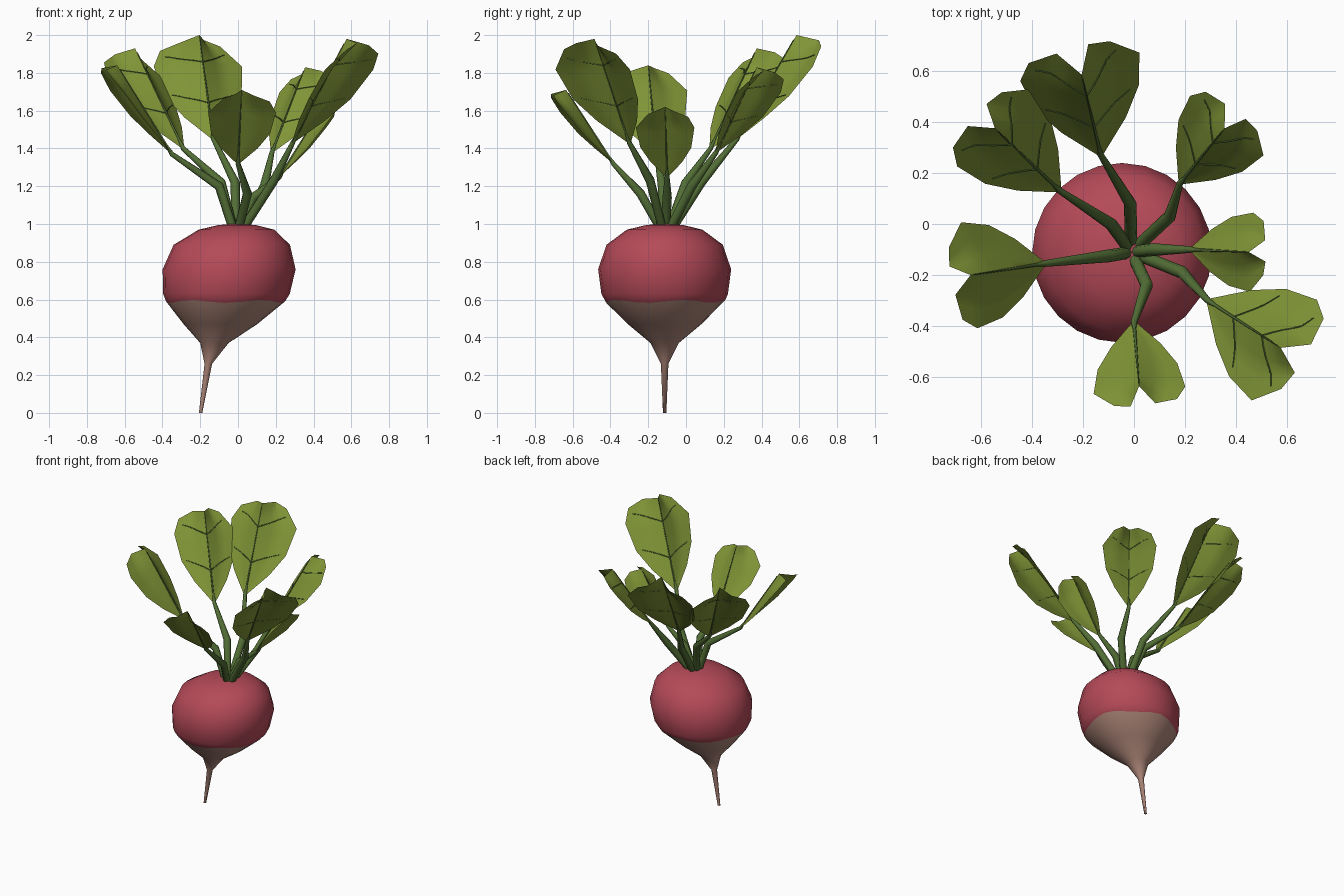
import bpy, bmesh, math
from mathutils import Vector

cube = bpy.data.objects.get("Cube")
if cube:
    bpy.data.objects.remove(cube, do_unlink=True)


def material(name, rgb):
    m = bpy.data.materials.new(name)
    m.use_nodes = True
    m.diffuse_color = (*rgb, 1)
    m.node_tree.nodes["Principled BSDF"].inputs["Base Color"].default_value = (*rgb, 1)
    return m


RED = material("radish red", (0.46, 0.068, 0.098))
TAN = material("root tan", (0.43, 0.245, 0.195))
STEM = material("stem green", (0.085, 0.155, 0.036))
LEAF = material("leaf green", (0.215, 0.297, 0.037))


def mesh_object(name, bm, mats, angle):
    mesh = bpy.data.meshes.new(name)
    bm.to_mesh(mesh)
    bm.free()
    for m in mats:
        mesh.materials.append(m)
    obj = bpy.data.objects.new(name, mesh)
    bpy.context.collection.objects.link(obj)
    bpy.ops.object.select_all(action='DESELECT')
    obj.select_set(True)
    bpy.context.view_layer.objects.active = obj
    bpy.ops.object.shade_smooth_by_angle(angle=math.radians(angle))


def tubes(name, paths, mat, resolution):
    """Each path is a list of (point, radius)."""
    curve = bpy.data.curves.new(name, 'CURVE')
    curve.dimensions = '3D'
    curve.bevel_depth = 1
    curve.bevel_resolution = resolution
    curve.use_fill_caps = True
    for path in paths:
        spline = curve.splines.new('POLY')
        spline.points.add(len(path) - 1)
        for p, (co, r) in zip(spline.points, path):
            p.co = (*co, 1)
            p.radius = r
    curve.materials.append(mat)
    obj = bpy.data.objects.new(name, curve)
    bpy.context.collection.objects.link(obj)


# Root: rings of (height, centre x, radius), with a wavy colour border
SIDES, ROOT_Y = 24, -0.113
PROFILE = [(0, -0.198, 0.009), (0.26, -0.157, 0.02), (0.37, -0.125, 0.075),
           (0.47, -0.093, 0.195), (0.59, -0.066, 0.315), (0.63, -0.061, 0.335),
           (0.76, -0.047, 0.352), (0.89, -0.033, 0.308), (0.97, -0.008, 0.2),
           (0.994, -0.005, 0.1), (1.0, -0.005, 0.04)]
BORDER = 4
bm = bmesh.new()
rings = []
for i, (z, cx, r) in enumerate(PROFILE):
    ring = []
    for k in range(SIDES):
        a = math.tau * k / SIDES
        wave = 0.008 * math.sin(5 * a) if i == BORDER else 0
        rr = r + wave * 0.8
        ring.append(bm.verts.new((cx + rr * math.cos(a), ROOT_Y + rr * math.sin(a), z + wave)))
    rings.append(ring)
for i in range(len(rings) - 1):
    for k in range(SIDES):
        n = (k + 1) % SIDES
        f = bm.faces.new((rings[i][k], rings[i][n], rings[i + 1][n], rings[i + 1][k]))
        f.material_index = 1 if i < BORDER else 0
bm.faces.new(rings[0][::-1]).material_index = 1
bm.faces.new(rings[-1])
mesh_object("root", bm, [RED, TAN], 80)

# Leaf shape: rows of (along, across, droop) at the midrib, middle and edge;
# the left lobe ends broad and the right lobe ends pointed
BODY = [((0, 0, 0), (0, 0.02, 0), (0, 0.04, 0)),
        ((0.25, 0, 0), (0.25, 0.28, 0.045), (0.25, 0.54, 0.07)),
        ((0.5, 0, 0), (0.5, 0.45, 0.09), (0.49, 0.87, 0.13)),
        ((0.77, 0, 0), (0.79, 0.5, 0.125), (0.80, 1.0, 0.17))]
LEFT = BODY + [((1.0, 0, 0), (1.03, 0.32, 0.165), (0.96, 0.8, 0.185))]
RIGHT = BODY + [((1.0, 0, 0), (1.05, 0.22, 0.165), (1.0, 0.57, 0.18))]
STEPS = 3


def leaf_surface(base, tip, half, droop):
    """Return a function mapping row, signed column and lift to a point."""
    length = (tip - base).length
    along = (tip - base).normalized()
    across = along.cross(Vector((0, 0, 1))).normalized()
    down = along.cross(across)
    if down.z > 0:
        down = -down

    def at(s, t, lift=0):
        rows = LEFT if t < 0 else RIGHT
        i, j = min(int(s), len(rows) - 2), min(int(abs(t)), 1)
        fs, ft = s - i, abs(t) - j
        a, b, c, d = (Vector(rows[i + m][j + n]) for m in (0, 1) for n in (0, 1))
        p = a.lerp(b, ft).lerp(c.lerp(d, ft), fs)
        side = math.copysign(1, t)
        return (base + along * (p.x * length) + across * (p.y * half * side)
                + down * (p.z * length * droop - lift))
    return at


def build_leaf(name, kink, base, tip, half, droop, veined):
    kink, base, tip = Vector(kink), Vector(base), Vector(tip)
    at = leaf_surface(base, tip, half, droop)

    # Blade
    bm = bmesh.new()
    span = 2 * STEPS
    grid = [[bm.verts.new(at(r / STEPS, c / STEPS)) for c in range(-span, span + 1)]
            for r in range(len(BODY) * STEPS + 1)]
    for lo, hi in zip(grid, grid[1:]):
        for c in range(2 * span):
            bm.faces.new((lo[c], lo[c + 1], hi[c + 1], hi[c]))
    bmesh.ops.recalc_face_normals(bm, faces=bm.faces)
    mesh_object(name + "_leaf", bm, [LEAF], 40)

    # Stem
    start = Vector((-0.01, -0.11, 0.97))
    start.xy = start.xy.lerp(kink.xy, 0.17)
    tubes(name + "_stem", [[(start, 0.024), (kink, 0.025), (base, 0.013),
                            (base.lerp(tip, 0.12), 0.005)]], STEM, 2)

    # Midrib and side veins, raised on the upper face
    paths = [[(at(0, 0), 0.007), (at(2, 0, 0.001), 0.0045), (at(3.8, 0, 0.001), 0.0025)]]
    if veined:
        for row in (1.4, 2.9):
            for side in (-1, 1):
                paths.append([(at(row + 0.1 * q, side * (0.01 + 0.27 * q), 0.0015),
                               0.0036 - 0.0002 * q) for q in range(7)])
    tubes(name + "_veins", paths, STEM, 1)


# Kink, leaf base, leaf tip, half width, droop and whether side veins show
LEAVES = [
    ("back", (-0.015, 0.08, 1.22), (-0.13, 0.27, 1.45), (-0.205, 0.585, 2.0), 0.24, 1.03, True),
    ("back_right", (-0.09, 0.0, 1.22), (-0.29, 0.13, 1.40), (-0.545, 0.375, 1.93), 0.21, 0.82, True),
    ("right", (-0.10, -0.125, 1.2), (-0.35, -0.155, 1.37), (-0.64, -0.2, 1.84), 0.21, 0.8, False),
    ("back_left", (0.14, 0.03, 1.2), (0.18, 0.16, 1.38), (0.355, 0.375, 1.83), 0.185, 0.9, True),
    ("left", (0.08, -0.10, 1.14), (0.22, -0.10, 1.25), (0.45, -0.11, 1.62), 0.155, 0.9, False),
    ("front_left", (0.19, -0.19, 1.23), (0.29, -0.30, 1.43), (0.575, -0.485, 1.98), 0.235, 0.9, True),
    ("front", (0.05, -0.24, 1.16), (0.0, -0.385, 1.32), (0.02, -0.635, 1.71), 0.18, 1, False),
]
for leaf in LEAVES:
    build_leaf(*leaf)
